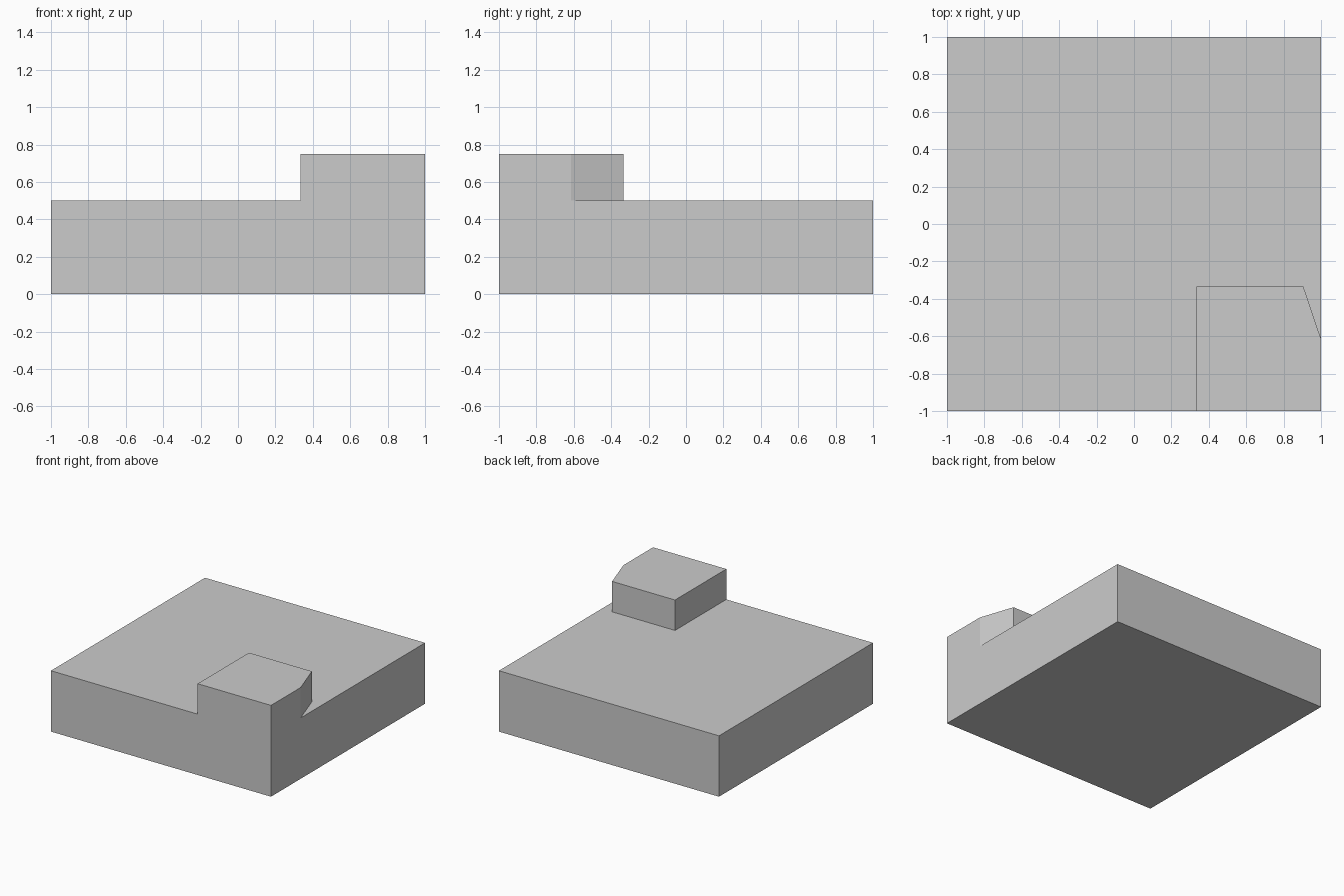
import bpy
import bmesh
import math

if "Cube" in bpy.data.objects:
    bpy.data.objects.remove(bpy.data.objects["Cube"])


def raise_faces(bm, faces, height, keep):
    """Extrude faces straight up and return the new top faces."""
    geom = bmesh.ops.extrude_face_region(bm, geom=faces, use_keep_orig=keep)["geom"]
    verts = [g for g in geom if isinstance(g, bmesh.types.BMVert)]
    bmesh.ops.translate(bm, verts=verts, vec=(0, 0, height))
    return [g for g in geom if isinstance(g, bmesh.types.BMFace)]


bm = bmesh.new()

# Footprint: raised corner pad with one clipped corner, and the deck around it
T = 1 / 3
step = [bm.verts.new((x, y, 0)) for x, y in
        [(T, -1), (T, -T), (0.905, -T), (1, -0.615)]]
corner = bm.verts.new((1, -1, 0))
outer = [bm.verts.new((x, y, 0)) for x, y in [(1, 1), (-1, 1), (-1, -1)]]
pad = bm.faces.new([corner] + step[::-1])
deck = bm.faces.new(step + outer)

# Slab, then the pad raised out of its top
tops = raise_faces(bm, [pad, deck], 0.5, True)
pad_top = min(tops, key=lambda f: f.calc_area())
raise_faces(bm, [pad_top], 0.25, False)

# Merge coplanar panels into clean flat sides
bmesh.ops.dissolve_limit(bm, angle_limit=math.radians(1),
                         verts=bm.verts[:], edges=bm.edges[:])
bmesh.ops.recalc_face_normals(bm, faces=bm.faces[:])

mesh = bpy.data.meshes.new("slab_with_corner_step")
bm.to_mesh(mesh)
bm.free()
obj = bpy.data.objects.new("slab_with_corner_step", mesh)
bpy.context.collection.objects.link(obj)
